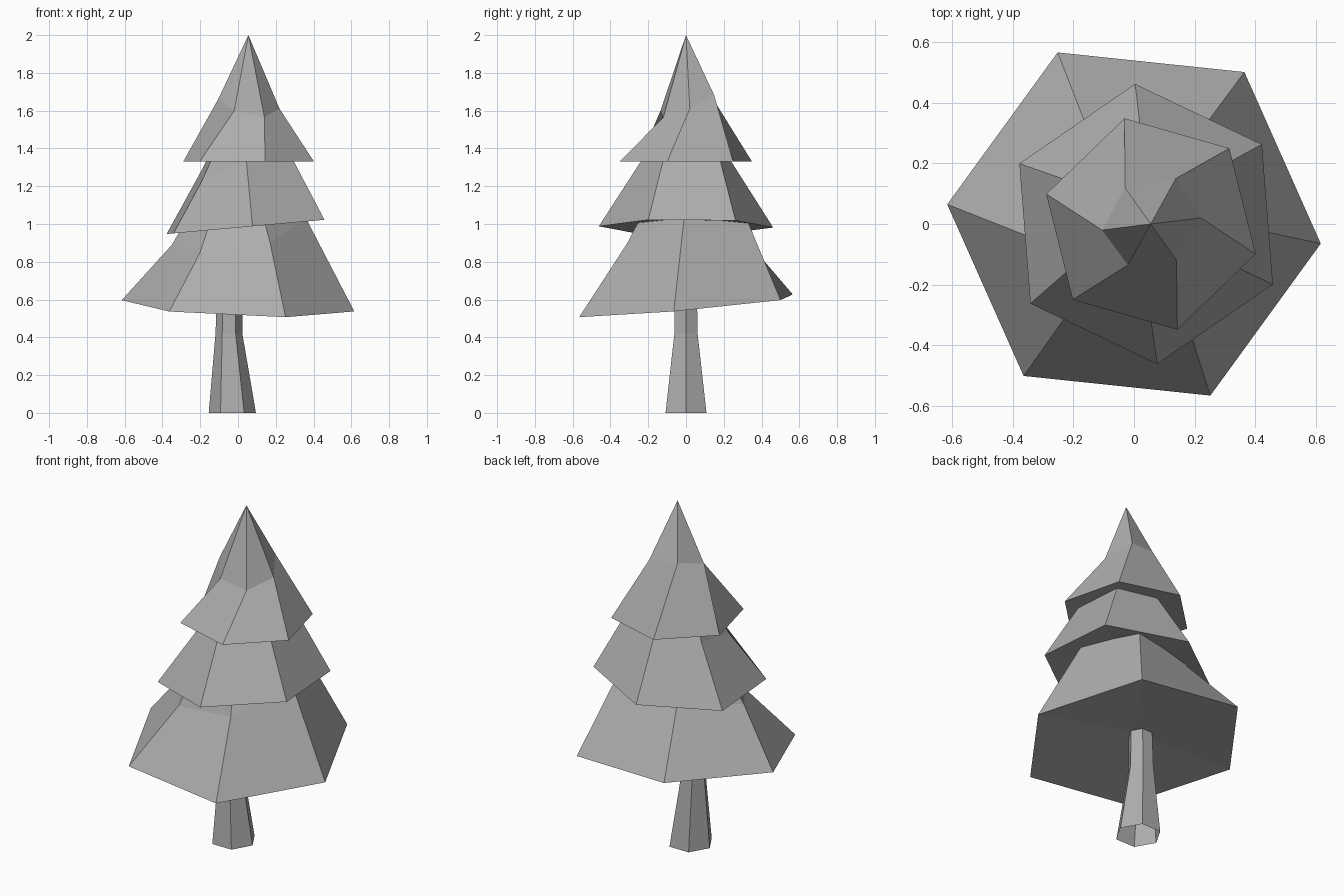
import bpy, bmesh, math

cube = bpy.data.objects.get("Cube")
if cube:
    bpy.data.objects.remove(cube, do_unlink=True)

# One plain grey material
GREY = (0.42, 0.42, 0.42, 1)
grey = bpy.data.materials.new("plain_grey")
grey.use_nodes = True
grey.diffuse_color = GREY
bsdf = next(n for n in grey.node_tree.nodes if n.type == 'BSDF_PRINCIPLED')
bsdf.inputs["Base Color"].default_value = GREY


def hexagon(cx, z, radius, start=0, tilt=(0, 0)):
    """Six points counter-clockwise, on a plane that may be tilted along x and y."""
    ring = []
    for i in range(6):
        a = math.radians(start + 60 * i)
        x, y = cx + radius * math.cos(a), radius * math.sin(a)
        ring.append((x, y, z + tilt[0] * x + tilt[1] * y))
    return ring


def loft(name, rings, under=None, apex=None):
    """Join rings with flat quads; fan the ends to a point where one is given, else leave open."""
    bm = bmesh.new()
    rows = [[bm.verts.new(p) for p in ring] for ring in rings]
    for low, high in zip(rows, rows[1:]):
        for i in range(6):
            j = (i + 1) % 6
            bm.faces.new((low[i], low[j], high[j], high[i]))
    if under:
        centre = bm.verts.new(under)
        for i in range(6):
            bm.faces.new((rows[0][(i + 1) % 6], rows[0][i], centre))
    if apex:
        tip = bm.verts.new(apex)
        for i in range(6):
            bm.faces.new((rows[-1][i], rows[-1][(i + 1) % 6], tip))
    mesh = bpy.data.meshes.new(name)
    bm.to_mesh(mesh)
    bm.free()
    mesh.materials.append(grey)
    obj = bpy.data.objects.new(name, mesh)
    bpy.context.collection.objects.link(obj)


# Tapered, slightly leaning trunk, hollow at the foot
loft("trunk", [hexagon(-0.03, 0, 0.125), hexagon(-0.048, 0.42, 0.071),
               hexagon(-0.044, 0.68, 0.066)])

# Branch tiers: tilted skirt with a shallow hollow below, crooked shoulder, pointed tip
loft("lower_branches",
     [hexagon(0, 0.567, 0.619, -6, (-0.039, 0.089)),
      [(0.36, -0.01, 1.03), (0.23, 0.32, 1.03), (-0.14, 0.28, 0.96),
       (-0.35, -0.04, 0.89), (-0.20, -0.27, 0.85), (0.17, -0.31, 0.90)]],
     (0, 0, 0.63), (0.01, 0, 1.5))

loft("middle_branches",
     [hexagon(0.04, 0.981, 0.463, -25.5, (0.09, 0)),
      [(0.27, -0.11, 1.38), (0.25, 0.17, 1.38), (0.03, 0.24, 1.33),
       (-0.195, 0.135, 1.28), (-0.19, -0.13, 1.23), (0.045, -0.24, 1.33)]],
     (0.04, 0, 1.02), (0.04, 0, 1.75))

loft("top_branches",
     [hexagon(0.056, 1.332, 0.359, -16),
      [(0.22, 0.02, 1.61), (0.138, 0.15, 1.68), (-0.03, 0.12, 1.70),
       (-0.105, -0.02, 1.66), (-0.02, -0.135, 1.60), (0.14, -0.12, 1.565)]],
     (0.056, 0, 1.36), (0.055, 0, 2.0))
